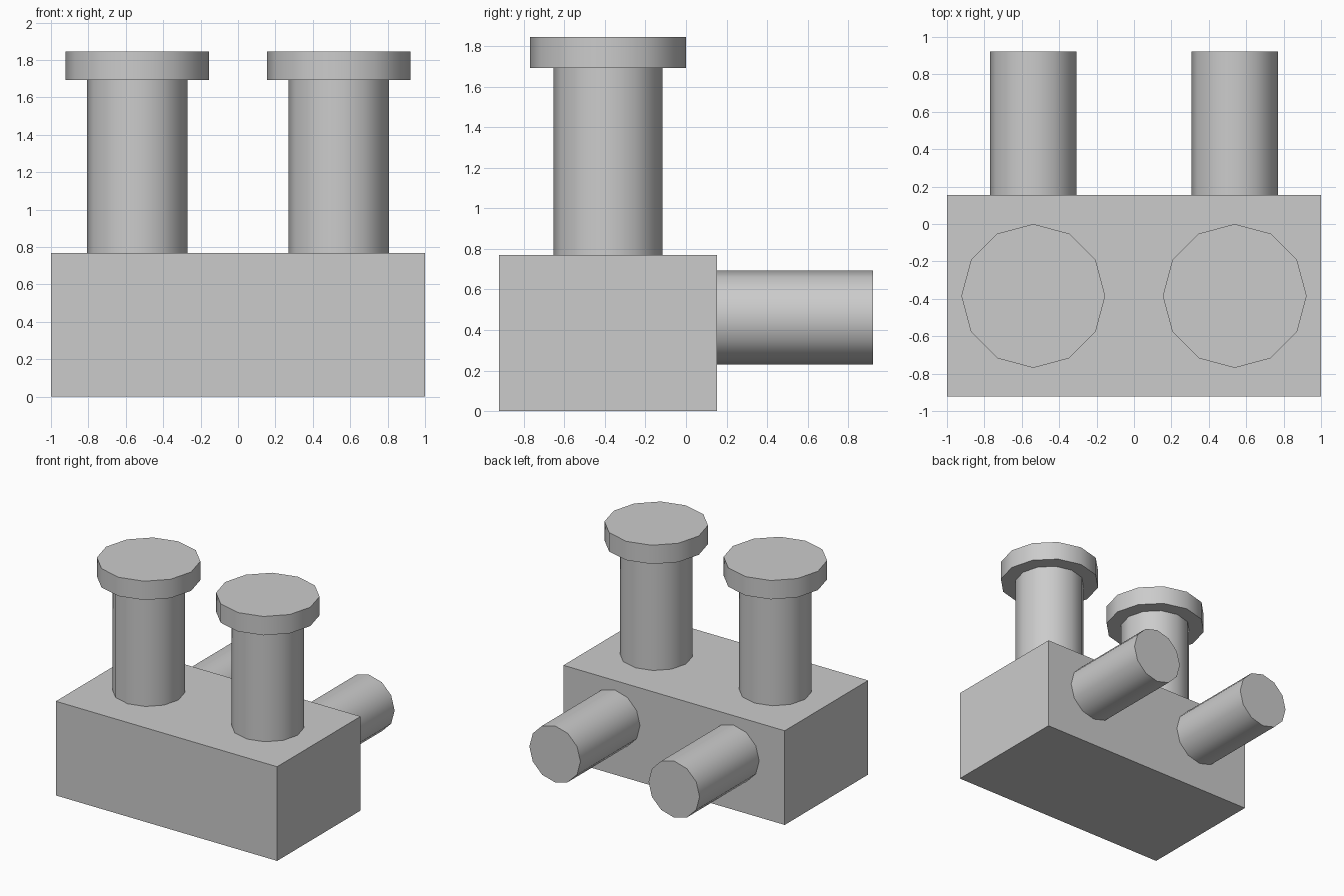
import bpy
import math

if "Cube" in bpy.data.objects:
    bpy.data.objects.remove(bpy.data.objects["Cube"])

U = 1 / 13  # layout module: the block is 26 modules wide

grey = bpy.data.materials.new("plain grey")
grey.diffuse_color = (0.6, 0.6, 0.6, 1)
grey.use_nodes = True
grey.node_tree.nodes["Principled BSDF"].inputs["Base Color"].default_value = grey.diffuse_color


def finish(name, smooth):
    obj = bpy.context.object
    obj.name = name
    obj.data.materials.append(grey)
    bpy.ops.object.transform_apply(location=False, rotation=True, scale=True)
    if smooth:
        bpy.ops.object.shade_smooth_by_angle(angle=math.radians(40))


def cylinder(name, radius, length, centre, along_y=False):
    bpy.ops.mesh.primitive_cylinder_add(
        vertices=12, radius=radius * U, depth=length * U,
        location=[c * U for c in centre],
        rotation=(math.pi / 2 if along_y else 0, 0, 0))
    finish(name, True)


# Main block
bpy.ops.mesh.primitive_cube_add(size=1, location=(0, -5 * U, 5 * U))
bpy.context.object.scale = (26 * U, 14 * U, 10 * U)
finish("block", False)

# Paired posts with caps on top, pegs at the back
for side, label in ((-1, "left"), (1, "right")):
    x = 7 * side
    cylinder(label + "_post", 3.5, 12, (x, -5, 16))
    cylinder(label + "_cap", 5, 2, (x, -5, 23))
    cylinder(label + "_back_peg", 3, 10, (x, 7, 6), along_y=True)
